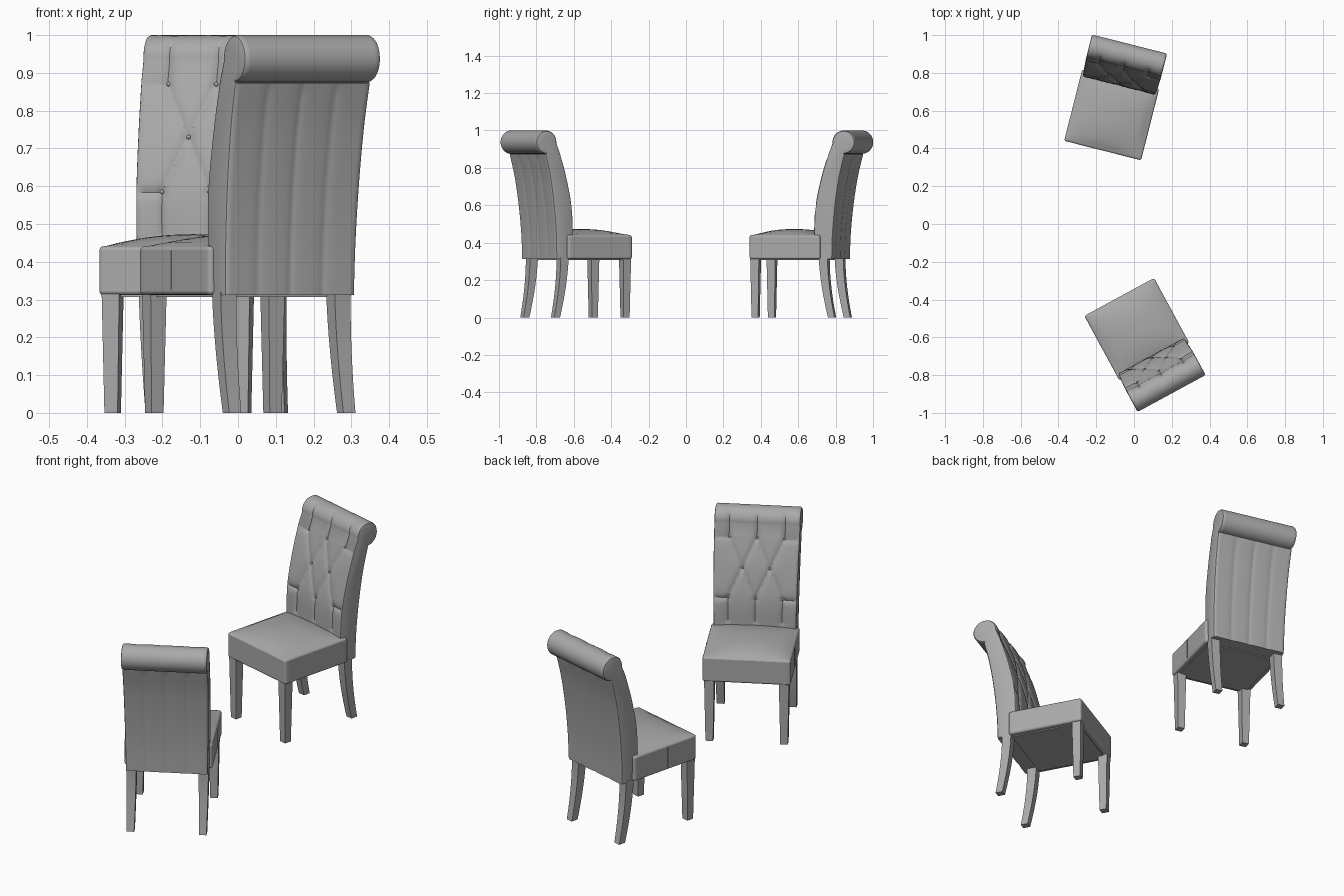
import bpy, bmesh, math
from mathutils import Matrix, Vector

if "Cube" in bpy.data.objects:
    bpy.data.objects.remove(bpy.data.objects["Cube"])

mat = bpy.data.materials.new("grey_upholstery")
mat.diffuse_color = (0.4, 0.4, 0.4, 1)
mat.use_nodes = True
mat.node_tree.nodes["Principled BSDF"].inputs["Base Color"].default_value = mat.diffuse_color


def finish(bm, name):
    bmesh.ops.recalc_face_normals(bm, faces=bm.faces)
    me = bpy.data.meshes.new(name)
    bm.to_mesh(me)
    bm.free()
    me.materials.append(mat)
    return name, me


def loft(rings, name):
    """Skin closed rings of points and cap both ends."""
    bm = bmesh.new()
    vs = [[bm.verts.new(p) for p in r] for r in rings]
    n = len(vs[0])
    for a, b in zip(vs, vs[1:]):
        for i in range(n):
            j = (i + 1) % n
            bm.faces.new((a[i], a[j], b[j], b[i]))
    bm.faces.new(vs[0])
    bm.faces.new(vs[-1][::-1])
    return finish(bm, name)


def smooth_path(pts, steps):
    """Catmull-Rom path through (y, z) points."""
    p = [Vector(q) for q in pts]
    p = [2 * p[0] - p[1]] + p + [2 * p[-1] - p[-2]]
    out = []
    for i in range(1, len(p) - 2):
        a, b, c, d = p[i - 1:i + 3]
        for k in range(steps):
            t = k / steps
            out.append(0.5 * (2 * b + (c - a) * t + (2 * a - 5 * b + 4 * c - d) * t * t
                              + (3 * b - a - 3 * c + d) * t ** 3))
    return out + [p[-2]]


# Side profile of the back: front face, rolled top, rear face
RY, RZ, RR = 0.229, 0.9375, 0.0625
front = smooth_path([(.068, .312), (.064, .47), (.072, .6), (.105, .75), (.144, .88)], 18)
roll = [Vector((RY + RR * math.cos(a), RZ + RR * math.sin(a)))
        for a in (math.radians(185 - 275 * k / 30) for k in range(31))]
rear = smooth_path([(.236, .872), (.207, .75), (.184, .6), (.17, .45), (.165, .312)], 6)
profile = front + roll + rear
NF, NR = len(front), len(front) + len(roll)

# Tufting: three buttons, two buttons, three buttons, joined by folds
P = 0.13
buttons = [(-P, .87), (0, .87), (P, .87), (-P / 2, .73), (P / 2, .73),
           (-P, .585), (0, .585), (P, .585)]
folds = []
for x in (-P, 0, P):
    folds += [((x, .87), (x, .975)), ((x, .585), (x, .47))]
for x in (-P / 2, P / 2):
    for s in (-P / 2, P / 2):
        folds += [((x, .73), (x + s, .87)), ((x, .73), (x + s, .585))]
for s in (-1, 1):
    for z in (.87, .585):
        folds.append(((s * P, z), (s * .19, z)))
folds = [(Vector(a), Vector(b)) for a, b in folds]


def tuft(x, z):
    q = Vector((x, z))
    d = 1.0
    for a, b in folds:
        t = max(0, min(1, (q - a).dot(b - a) / (b - a).length_squared))
        d = min(d, (q - a - (b - a) * t).length)
    e = min((q - Vector(b)).length for b in buttons)
    return 0.009 * math.exp(-d / 0.013) + 0.006 * math.exp(-(e / 0.014) ** 2)


def back():
    normals = []
    n = len(profile)
    for i in range(n):
        t = (profile[min(i + 1, n - 1)] - profile[max(i - 1, 0)]).normalized()
        normals.append(Vector((t.y, -t.x)))      # points inward
    cols = [(-.2, .010), (-.198, .004), (-.192, 0)]
    cols += [(-.182 + .0065 * k, 0) for k in range(57)]
    cols += [(.192, 0), (.198, .004), (.2, .010)]
    rings = []
    for x, inset in cols:
        ring = []
        for i, (p, nm) in enumerate(zip(profile, normals)):
            d = inset
            if inset == 0 and (i < NF or (i < NR and p.x < RY)):
                d += tuft(x, p.y)
            elif inset == 0 and i > NR:          # channels in the rear panel
                d += max(.004 * math.exp(-abs(x - s) / .012) for s in (-.1, 0, .1))
            q = p + nm * d
            wide = 0.975 + 0.05 * max(0, min(1, (p.y - .31) / .6))
            ring.append((x * wide, q.x, q.y))
        rings.append(ring)
    return loft(rings, "tufted_back")


def box(name, x, y, z, bevel=0.0, crown=0.0):
    bm = bmesh.new()
    bmesh.ops.create_cube(bm, size=1)
    if crown:
        bmesh.ops.subdivide_edges(bm, edges=bm.edges[:], cuts=13, use_grid_fill=True)
    for v in bm.verts:
        u, w, top = v.co.x * 2, v.co.y * 2, v.co.z + .5
        v.co = [lo + (hi - lo) * (c + .5) for (lo, hi), c in zip((x, y, z), v.co)]
        v.co.z += crown * top * (1 - u ** 2) ** .8 * (1 - abs(w) ** 2.5) if crown else 0
    if bevel:
        sharp = [e for e in bm.edges if e.calc_face_angle(0) > .9]
        bmesh.ops.bevel(bm, geom=sharp, offset=bevel, segments=3, profile=.5, affect='EDGES')
    return finish(bm, name)


def leg(name, x, stations):
    """Square tapered leg through (y, z, half width) stations."""
    rings = [[(x + a * h, y + b * h, z) for a, b in ((-1, -1), (1, -1), (1, 1), (-1, 1))]
             for y, z, h in stations]
    return loft(rings, name)


def button_set():
    bm = bmesh.new()
    for x, z in buttons:
        y = min(front, key=lambda p: abs(p.y - z)).x + .012
        bmesh.ops.create_uvsphere(bm, u_segments=10, v_segments=6, radius=.006,
                                  matrix=Matrix.Translation((x, y, z)))
    return finish(bm, "buttons")


# Parts of one chair
parts = [back(), button_set(),
         box("seat", (-.21, .21), (-.29, .1), (.312, .441), .011, .032),
         box("seat_underside", (-.185, .185), (-.265, .09), (.307, .315))]
for s, side in ((-1, "left"), (1, "right")):
    parts.append(box(side + "_seat_seam", (s * .21 - .0015, s * .21 + .0015),
                     (-.112, -.109), (.325, .43)))
    parts.append(leg(side + "_front_leg", s * .178,
                     [(-.262, 0, .018), (-.262, .32, .024)]))
    parts.append(leg(side + "_back_leg", s * .172,
                     [(.115 + .043 * (1 - t) ** 1.7, .32 * t, .018 + .006 * t)
                      for t in (k / 8 for k in range(9))]))

# Two chairs facing each other
bpy.ops.object.select_all(action='DESELECT')
for label, (cx, cy), ang in (("rear", (-.095, .67), -14.2), ("near", (.06, -.641), 208.5)):
    for name, me in parts:
        ob = bpy.data.objects.new(label + "_chair_" + name, me)
        bpy.context.collection.objects.link(ob)
        ob.matrix_world = Matrix.Translation((cx, cy, 0)) @ Matrix.Rotation(math.radians(ang), 4, 'Z')
        ob.select_set(True)
        bpy.context.view_layer.objects.active = ob
bpy.ops.object.shade_smooth_by_angle(angle=math.radians(35))
